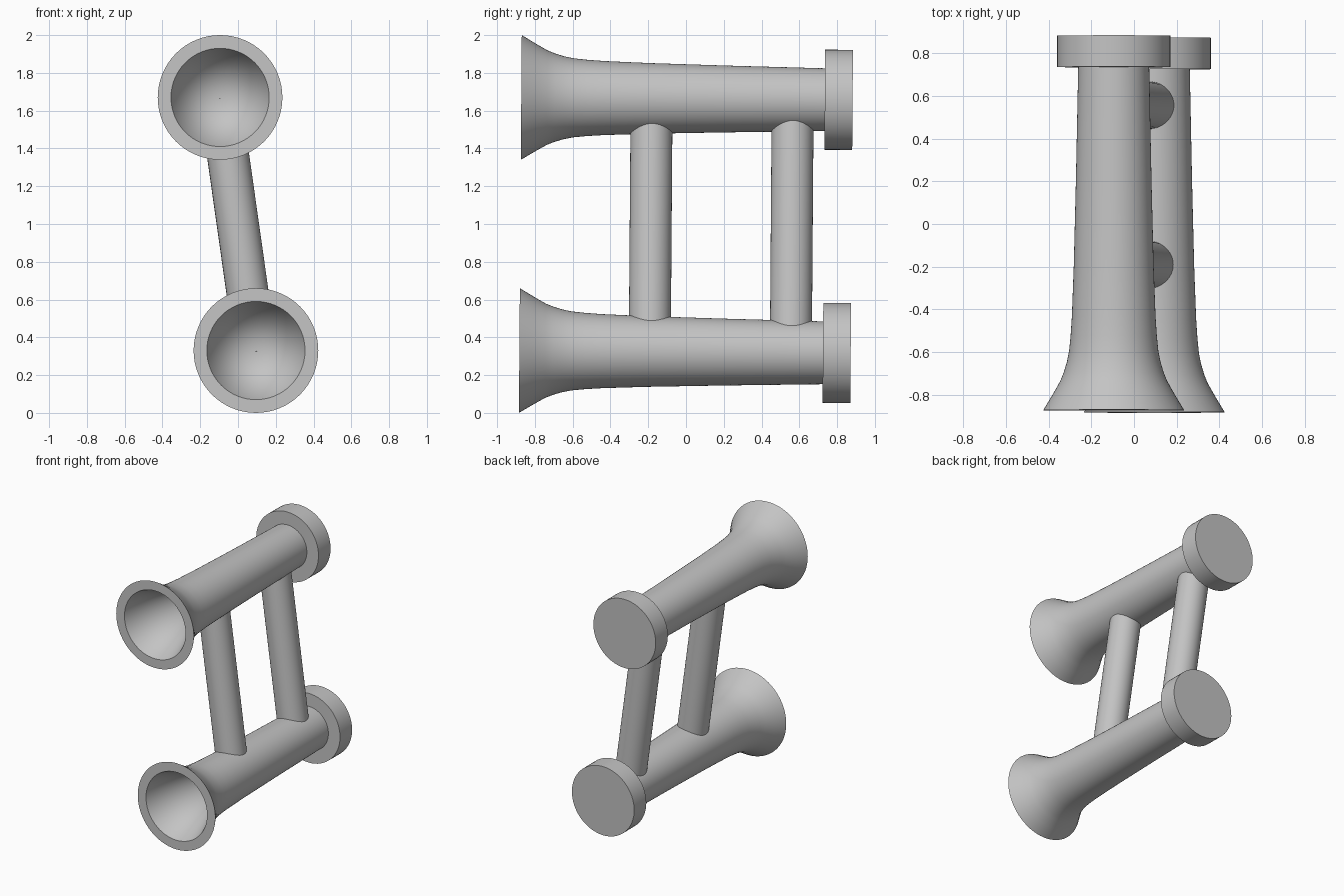
import bpy, bmesh, math
from mathutils import Vector, Matrix

cube = bpy.data.objects.get("Cube")
if cube:
    bpy.data.objects.remove(cube, do_unlink=True)

SEGMENTS = 64
GREY = (0.55, 0.55, 0.55, 1.0)
grey = bpy.data.materials.new("plain grey")
grey.use_nodes = True
grey.diffuse_color = GREY
grey.node_tree.nodes["Principled BSDF"].inputs["Base Color"].default_value = GREY

# The whole assembly leans very slightly forward about the x axis
LEAN = Matrix.Translation((0, 0, 0.9935)) @ Matrix.Rotation(-0.0075, 4, "X")


def lathe(name, profile, origin, direction):
    """Revolve (distance, radius) points about an axis; zero radius makes a pole."""
    bm = bmesh.new()
    rings = []
    for along, radius in profile:
        count = SEGMENTS if radius else 1
        rings.append([bm.verts.new((radius * math.cos(math.tau * i / count),
                                    radius * math.sin(math.tau * i / count), along))
                      for i in range(count)])
    for a, b in zip(rings, rings[1:]):
        for i in range(SEGMENTS):
            j = (i + 1) % SEGMENTS
            corners = [a[i % len(a)], a[j % len(a)], b[j % len(b)], b[i % len(b)]]
            bm.faces.new(list(dict.fromkeys(corners)))
    bmesh.ops.recalc_face_normals(bm, faces=bm.faces[:])
    mesh = bpy.data.meshes.new(name)
    bm.to_mesh(mesh)
    bm.free()
    mesh.materials.append(grey)
    obj = bpy.data.objects.new(name, mesh)
    bpy.context.collection.objects.link(obj)
    turn = Vector(direction).to_track_quat("Z", "Y").to_matrix().to_4x4()
    obj.matrix_world = LEAN @ Matrix.Translation(origin) @ turn
    bpy.ops.object.select_all(action="DESELECT")
    obj.select_set(True)
    bpy.context.view_layer.objects.active = obj
    bpy.ops.object.shade_smooth_by_angle(angle=math.radians(30))
    return obj


# Flared barrel with a conical mouth, from the deep point out and back to the rear
barrel = [(-0.28, 0), (-0.877, 0.26), (-0.877, 0.33), (-0.80, 0.284), (-0.74, 0.25),
          (-0.70, 0.234), (-0.65, 0.219), (-0.60, 0.209), (-0.53, 0.202), (-0.44, 0.196),
          (-0.2, 0.187), (0.2, 0.177), (0.74, 0.166), (0.74, 0)]
end_cap = [(0.73, 0), (0.73, 0.265), (0.877, 0.265), (0.877, 0)]

upper = Vector((-0.095, 0, 0.67))
lower = -upper
for label, centre in (("upper", upper), ("lower", lower)):
    lathe(label + "_barrel", barrel, centre, (0, 1, 0))
    lathe(label + "_end_cap", end_cap, centre, (0, 1, 0))

# Two round struts joining the barrels axis to axis
span = upper - lower
strut = [(0, 0), (0, 0.111), (span.length, 0.111), (span.length, 0)]
for label, y in (("front", -0.187), ("rear", 0.56)):
    lathe(label + "_strut", strut, lower + Vector((0, y, 0)), span)
